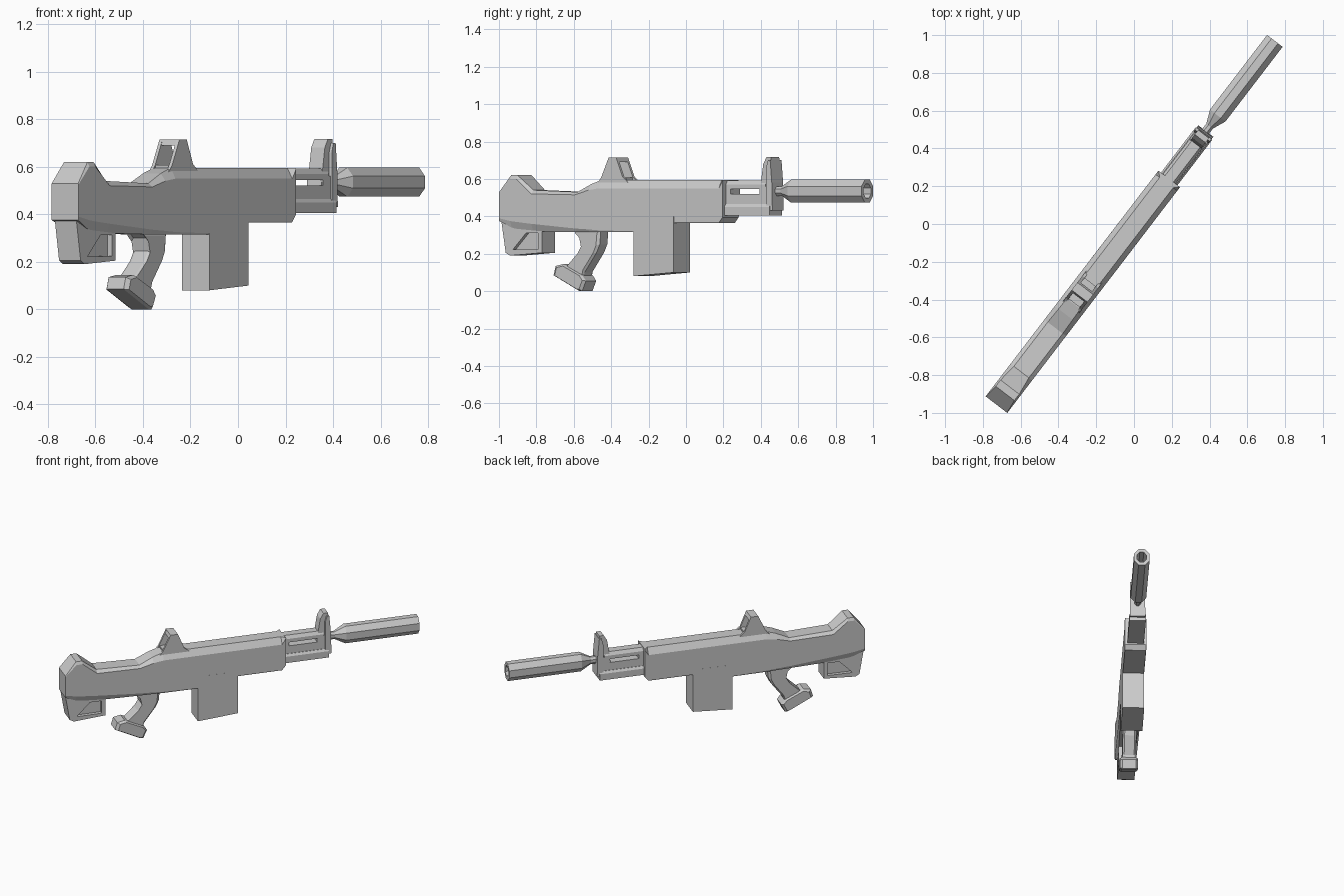
import bpy, bmesh, math
from mathutils import Vector

if "Cube" in bpy.data.objects:
    bpy.data.objects.remove(bpy.data.objects["Cube"])

# The model lies along a diagonal: s = along its length, t = sideways, z = up
ANG = math.radians(52.57)
C, S = math.cos(ANG), math.sin(ANG)


def place(s, t, z):
    t += 0.003
    return Vector((C * s + S * t, S * s - C * t, z))


def loft(name, rings):
    """Skin a list of equal-length rings of (s, t, z) points and cap both ends."""
    bm = bmesh.new()
    rows = [[bm.verts.new(place(*p)) for p in ring] for ring in rings]
    n = len(rows[0])
    for a, b in zip(rows, rows[1:]):
        for i in range(n):
            j = (i + 1) % n
            bm.faces.new((a[i], a[j], b[j], b[i]))
    bm.faces.new(rows[0])
    bm.faces.new(rows[-1])
    bmesh.ops.recalc_face_normals(bm, faces=bm.faces)
    mesh = bpy.data.meshes.new(name)
    bm.to_mesh(mesh)
    bm.free()
    ob = bpy.data.objects.new(name, mesh)
    bpy.context.collection.objects.link(ob)
    return ob


def prism(name, profile, w, t=0.0, edge=0.0):
    """Side profile of (s, z) points, extruded to half width w; edge = rim chamfer."""
    layers = [(-w, 1), (w, 1)]
    if edge:
        cs = sum(p[0] for p in profile) / len(profile)
        cz = sum(p[1] for p in profile) / len(profile)
        layers = [(-w, 0.85), (-w + edge, 1), (w - edge, 1), (w, 0.85)]
    else:
        cs = cz = 0
    return loft(name, [[(cs + (s - cs) * k, t + d, cz + (z - cz) * k) for s, z in profile]
                       for d, k in layers])


def box(name, s0, s1, z0, z1, w, t=0.0):
    return prism(name, [(s0, z0), (s1, z0), (s1, z1), (s0, z1)], w, t)


def hull(name, sections):
    """Chamfered body from sections (s, z0, z1, z2, z3, bottom, side, top half widths)."""
    rings = []
    for s, z0, z1, z2, z3, wb, w, wt in sections:
        half = [(wb, z0), (w, z1), (w, z2), (wt, z3)]
        rings.append([(s, t, z) for t, z in half] + [(s, -t, z) for t, z in reversed(half)])
    return loft(name, rings)


# Stock and receiver
hull("stock", [
    (-1.202, .375, .39, .525, .53, .07, .072, .07),
    (-1.127, .34, .375, .60, .62, .058, .072, .062),
    (-1.085, .33, .37, .60, .62, .056, .072, .062),
    (-.985, .32, .36, .52, .54, .055, .072, .05),
    (-.69, .315, .335, .515, .53, .06, .072, .05),
    (-.60, .315, .33, .54, .572, .064, .072, .047),
    (-.53, .315, .325, .55, .595, .068, .072, .045),
    (-.295, .315, .32, .55, .595, .07, .072, .045)])
hull("receiver", [
    (-.295, .365, .37, .55, .595, .07, .072, .045),
    (.278, .365, .37, .55, .595, .07, .072, .045),
    (.303, .395, .40, .588, .595, .07, .072, .07)])

# Lower butt with a recessed pocket on each side
butt = prism("butt_lower", [(-1.2, .39), (-1.168, .205), (-1.14, .19), (-.925, .205), (-.925, .36)], .057)
for side in (-1, 1):
    cut = prism("pocket_cutter", [(-1.12, .222), (-1.03, .312), (-.95, .312), (-.95, .224)], .025, side * .057)
    cut.hide_render = True
    cut.hide_viewport = True
    m = butt.modifiers.new("pocket", "BOOLEAN")
    m.object = cut
    m.solver = "EXACT"

# Magazine
prism("magazine", [(-.297, .08), (-.025, .10), (-.025, .40), (-.297, .40)], .0722)

# Pistol grip and its flared base
prism("grip", [(-.72, .33), (-.685, .30), (-.672, .245), (-.70, .20), (-.775, .13), (-.77, .08),
               (-.67, .05), (-.655, .10), (-.575, .205), (-.553, .25), (-.545, .33)], .045, edge=.012)
prism("grip_base", [(-.855, .085), (-.84, .135), (-.79, .145), (-.66, .085), (-.637, .055),
                    (-.662, 0), (-.68, 0)], .06, edge=.015)

# Rear sight: two walls joined by a bridge over a tunnel
for side, label in ((-1, "left"), (1, "right")):
    prism("rear_sight_" + label, [(-.56, .57), (-.53, .605), (-.478, .715), (-.428, .715),
                                  (-.385, .612), (-.335, .57)], .008, side * .045)
prism("rear_sight_bridge", [(-.487, .69), (-.478, .715), (-.428, .715), (-.418, .69)], .05)
box("rear_sight_floor", -.525, -.385, .58, .607, .045)

# Handguard with a slot through it, and the lower rail
hull("handguard_top", [(s, .545, .55, .57, .592, .042, .042, .028) for s in (.29, .57)])
box("handguard_middle", .29, .60, .455, .52, .042)
box("handguard_rear", .29, .335, .51, .56, .042)
box("handguard_front", .53, .60, .51, .56, .042)
hull("lower_rail", [(s, .405, .41, .45, .465, .055, .055, .045) for s in (.29, .605)])

# Front sight post with a wider front plate
prism("front_sight", [(.52, .46), (.535, .59), (.55, .68), (.572, .717), (.602, .717),
                      (.617, .56), (.62, .46)], .036)
prism("front_sight_plate", [(.58, .43), (.58, .66), (.592, .70), (.607, .70), (.618, .58), (.622, .43)], .05)

# Barrel neck and eight-sided hollow muzzle tube
rings = []
for s, k in ((.59, .42), (.655, .42), (.725, 1), (1.223, 1), (1.223, .62), (1.10, .62)):
    angles = [math.pi / 8 + i * math.pi / 4 for i in range(8)]
    rings.append([(s, .056 * k * math.cos(a), .535 + .066 * k * math.sin(a)) for a in angles])
loft("barrel", rings)
